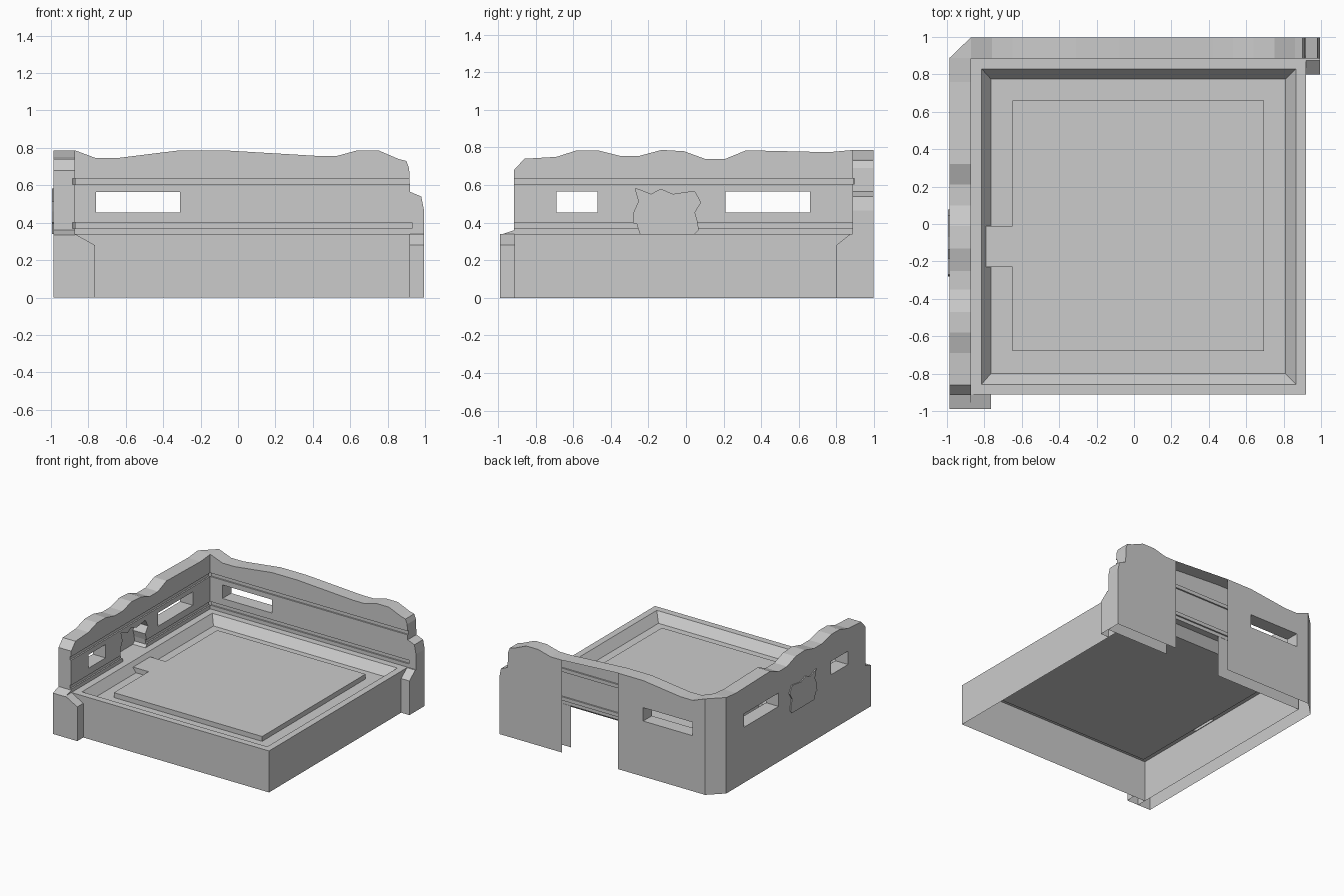
import bpy, bmesh

if "Cube" in bpy.data.objects:
    bpy.data.objects.remove(bpy.data.objects["Cube"])


def finish(name, bm):
    mesh = bpy.data.meshes.new(name)
    bm.to_mesh(mesh)
    bm.free()
    obj = bpy.data.objects.new(name, mesh)
    bpy.context.collection.objects.link(obj)
    return obj


def prism(name, profile, axis, a, b):
    """Extrude a 2D profile along an axis from a to b."""
    place = {'x': lambda p, t: (t, p[0], p[1]),
             'y': lambda p, t: (p[0], t, p[1]),
             'z': lambda p, t: (p[0], p[1], t)}[axis]
    bm = bmesh.new()
    lo = [bm.verts.new(place(p, a)) for p in profile]
    hi = [bm.verts.new(place(p, b)) for p in profile]
    n = len(profile)
    bm.faces.new(lo)
    bm.faces.new(hi)
    for i in range(n):
        j = (i + 1) % n
        bm.faces.new((lo[i], lo[j], hi[j], hi[i]))
    bmesh.ops.recalc_face_normals(bm, faces=bm.faces[:])
    return finish(name, bm)


def rect(x0, x1, y0, y1):
    return [(x0, y0), (x1, y0), (x1, y1), (x0, y1)]


def cut(obj, cutter):
    """Subtract a cutter for good, then remove it."""
    mod = obj.modifiers.new("cut", 'BOOLEAN')
    mod.operation = 'DIFFERENCE'
    mod.solver = 'EXACT'
    mod.object = cutter
    bpy.context.view_layer.objects.active = obj
    bpy.ops.object.modifier_apply(modifier=mod.name)
    bpy.data.objects.remove(cutter)


def drop_faces(obj, test, slices=()):
    """Slice the mesh on planes, then delete the faces that pass the test."""
    bm = bmesh.new()
    bm.from_mesh(obj.data)
    for co, no in slices:
        bmesh.ops.bisect_plane(bm, geom=bm.verts[:] + bm.edges[:] + bm.faces[:],
                               plane_co=co, plane_no=no)
    bm.normal_update()
    doomed = [f for f in bm.faces if test(f.calc_center_median(), f.normal)]
    bmesh.ops.delete(bm, geom=doomed, context='FACES')
    bm.to_mesh(obj.data)
    bm.free()


GROOVES = [(0.37, 0.40), (0.605, 0.635)]
WINDOW = (0.455, 0.565)

# Left wall with a wavy top, two windows, inner grooves and an emblem recess
left_profile = [(-.99, 0), (-.99, .335), (-.915, .36), (-.915, .68), (-.86, .74),
                (-.69, .75), (-.58, .785), (-.47, .785), (-.35, .755), (-.25, .755),
                (-.13, .787), (-.01, .78), (.10, .74), (.21, .74), (.32, .785),
                (.76, .775), (.89, .787), (.89, 0)]
left_wall = prism("left_wall", left_profile, 'x', -.987, -.872)
for y0, y1 in [(-.69, -.47), (.21, .66)]:
    cut(left_wall, prism("cutter", rect(y0, y1, *WINDOW), 'x', -1.1, -.8))
for z0, z1 in GROOVES:
    cut(left_wall, prism("cutter", rect(-1.1, 1.1, z0, z1), 'x', -.884, -.8))

emblem = [(-.243, .34), (.045, .34), (.065, .36), (.06, .40), (.045, .455),
          (.078, .508), (.045, .567), (-.07, .55), (-.135, .578), (-.185, .55),
          (-.27, .583), (-.25, .513), (-.275, .46), (-.28, .40), (-.26, .395)]
cut(left_wall, prism("cutter", emblem, 'x', -1.1, -.8))
prism("emblem_plate", emblem, 'x', -.995, -.984)
drop_faces(left_wall, lambda c, n: n.z < -.9 and c.z < .01 or n.y > .9 and c.y > .88)

# Back wall with a wavy top, one window and inner grooves
back_profile = [(-.872, 0), (-.872, .787), (-.76, .745), (-.65, .745), (-.31, .787),
                (-.08, .787), (.425, .757), (.53, .757), (.64, .787), (.75, .787),
                (.86, .74), (.90, .73), (.915, .69), (.92, .565), (.98, .54),
                (.995, .465), (.995, 0)]
back_wall = prism("back_wall", back_profile, 'y', .885, .998)
cut(back_wall, prism("cutter", rect(-.76, -.31, *WINDOW), 'y', .8, 1.1))
for z0, z1 in GROOVES:
    cut(back_wall, prism("cutter", rect(-1.1, .93, z0, z1), 'y', .8, .897))


# The outer skin is open in the middle, and the inner skin below the bed top
def back_open(c, n):
    middle = -.08 < c.x < .425
    return (n.z < -.9 and c.z < .01 or n.x < -.9 and c.x < -.87
            or middle and n.y > .9 and c.y > .99
            or middle and n.y < -.9 and c.z < .34)


drop_faces(back_wall, back_open,
           [((-.08, 0, 0), (1, 0, 0)), ((.425, 0, 0), (1, 0, 0)), ((0, 0, .34), (0, 0, 1))])

# Chamfered outside corner joining the walls
corner = prism("wall_corner", [(-.872, .887), (-.872, .998), (-.987, .887)], 'z', 0, .787)
drop_faces(corner, lambda c, n: n.z < -.9 or n.x > .9 or n.y < -.9)

# Low flanges at the free end of each wall
left_flange = prism("left_wall_flange",
                    [(-.872, 0), (-.872, .34), (-.765, .28), (-.765, 0)], 'y', -.99, -.91)
right_flange = prism("back_wall_flange",
                     [(.887, 0), (.80, 0), (.80, .28), (.875, .34), (.887, .34)], 'x', .92, .995)
for flange in (left_flange, right_flange):
    drop_faces(flange, lambda c, n: n.z < -.9)

# Base: front and right sides, rim, sloped edge and sunken floor
bm = bmesh.new()
rings = [[bm.verts.new((x, y, z)) for x, y in rect(*r)] for z, r in [
    (0, (-.872, .92, -.912, .887)), (.34, (-.872, .92, -.912, .887)),
    (.34, (-.815, .865, -.857, .83)), (.27, (-.765, .81, -.80, .775))]]
for level, (low, high) in enumerate(zip(rings, rings[1:])):
    for i in range(2 if level == 0 else 4):
        j = (i + 1) % 4
        bm.faces.new((low[i], low[j], high[j], high[i]))
bm.faces.new(rings[-1])
finish("base", bm)

# Raised pad with a bridge towards the emblem
pad = prism("floor_pad", [(-.65, -.68), (.695, -.68), (.695, .66), (-.65, .66), (-.65, -.01),
                          (-.79, -.01), (-.79, -.23), (-.65, -.23)], 'z', .27, .31)
drop_faces(pad, lambda c, n: n.z < -.9)
